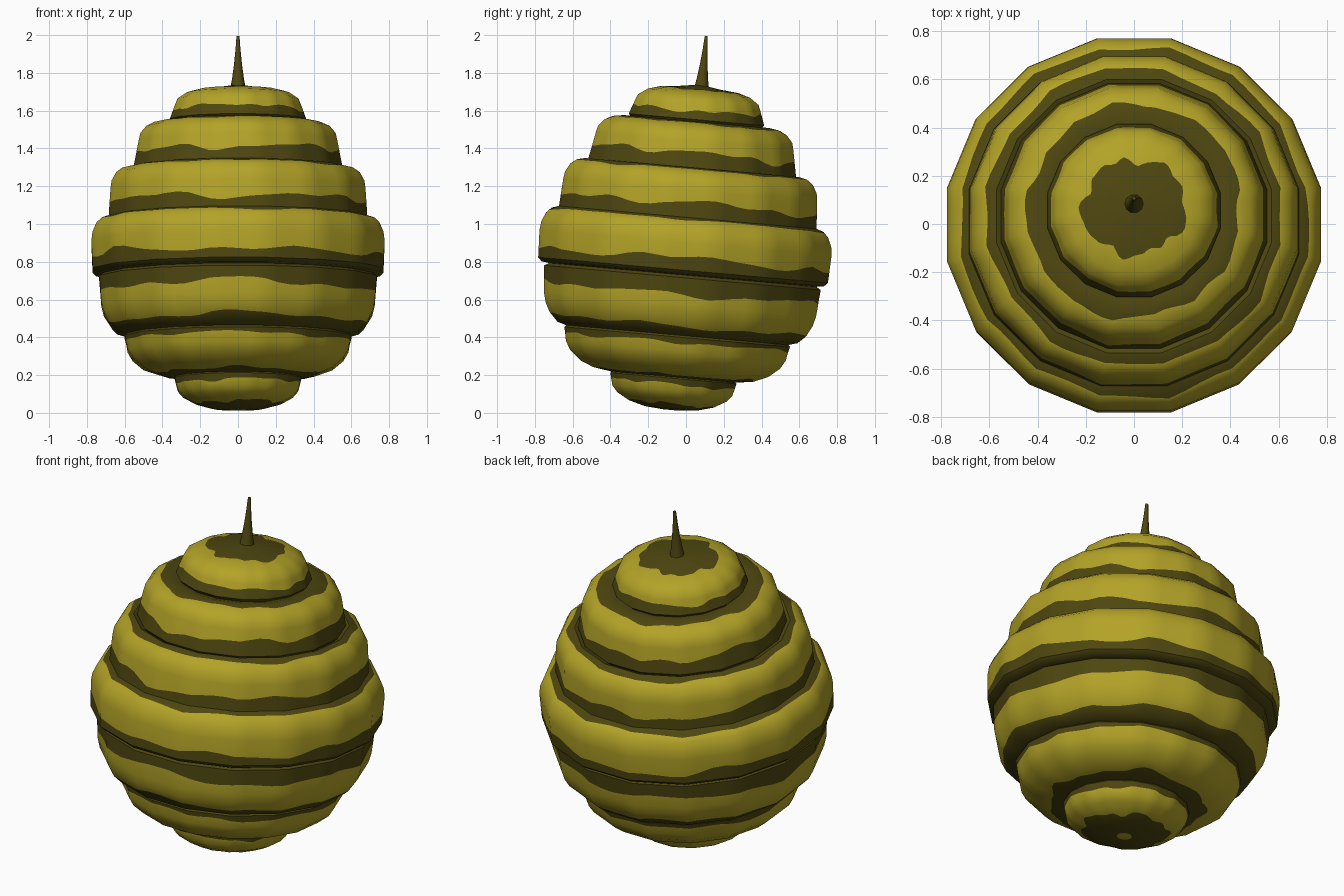
import bpy, bmesh, math, random
from mathutils import Matrix, Vector

if "Cube" in bpy.data.objects:
    bpy.data.objects.remove(bpy.data.objects["Cube"])

random.seed(4)


def material(name, rgb):
    m = bpy.data.materials.new(name)
    m.diffuse_color = (*rgb, 1)
    m.use_nodes = True
    m.node_tree.nodes["Principled BSDF"].inputs["Base Color"].default_value = m.diffuse_color
    return m


yellow = material("mustard yellow", (0.45, 0.365, 0.02))
dark = material("dark olive", (0.076, 0.062, 0.005))

SIDES, SUB = 16, 4
Y, D = 0, 1
# whole nest leans back a little
TILT = Matrix.Translation((0, 0, 0.93)) @ Matrix.Rotation(math.radians(-5.1), 4, 'X') \
    @ Matrix.Translation((0, 0, -0.93))

# profile rows, top to bottom: radius, height, colour of the band below, wavy edge
profile = [(0.03, 1.737, D, False)]


def upper_ring(r_in, z_top, r_out, z_side, z_edge, r_bot, z_bot):
    """Rounded shoulder, steep side, dark lower stripe and a small undercut."""
    for deg in (0, 24, 45, 70, 90):
        a = math.radians(deg)
        profile.append((r_in + (r_out - r_in) * math.sin(a),
                        z_side + (z_top - z_side) * math.cos(a),
                        Y if deg else D, deg == 24))
    t = (z_side - z_edge) / (z_side - z_bot)
    profile.append((r_out + (r_bot - r_out) * t, z_edge, D, True))
    profile.append((r_bot, z_bot, D, False))
    profile.append((r_bot - 0.02, z_bot - 0.02, D, False))


def lower_ring(r_top, z_top, z_edge, r_in, z_bot, dark_from):
    """Dark stripe at the top, then a side curving in underneath."""
    r_edge = r_top - 0.007
    profile.append((r_top, z_top, D, False))
    for deg in (0, 15, 30, 50, 70, 90):
        a = math.radians(deg)
        profile.append((r_in + (r_edge - r_in) * math.cos(a),
                        z_edge - (z_edge - z_bot) * math.sin(a),
                        D if deg >= dark_from else Y, deg in (0, dark_from)))


upper_ring(0.12, 1.723, 0.333, 1.63, 1.605, 0.36, 1.555)
upper_ring(0.385, 1.545, 0.525, 1.44, 1.375, 0.552, 1.30)
upper_ring(0.57, 1.30, 0.675, 1.18, 1.105, 0.685, 1.025)
upper_ring(0.685, 1.035, 0.776, 0.90, 0.81, 0.77, 0.755)
profile.append((0.71, 0.73, D, False))
lower_ring(0.735, 0.715, 0.63, 0.59, 0.41, 50)
lower_ring(0.60, 0.40, 0.375, 0.33, 0.187, 70)
lower_ring(0.335, 0.18, 0.15, 0.04, 0.012, 50)


def place(obj_name, bm, angle):
    bm.transform(TILT)
    bmesh.ops.recalc_face_normals(bm, faces=bm.faces)
    me = bpy.data.meshes.new(obj_name)
    bm.to_mesh(me)
    bm.free()
    ob = bpy.data.objects.new(obj_name, me)
    bpy.context.collection.objects.link(ob)
    me.materials.append(yellow)
    me.materials.append(dark)
    bpy.ops.object.select_all(action='DESELECT')
    ob.select_set(True)
    bpy.context.view_layer.objects.active = ob
    bpy.ops.object.shade_smooth_by_angle(angle=math.radians(angle))


def ring_point(k):
    """Point k on a 16-sided polygon of apothem 1, with extra points on each side."""
    side, t = k // SUB, (k % SUB) / SUB
    a, b = [Vector((math.cos(q), math.sin(q))) / math.cos(math.pi / SIDES)
            for q in ((side + 0.5) * math.tau / SIDES, (side + 1.5) * math.tau / SIDES)]
    return a.lerp(b, t)


def wave():
    """Random closed wavy line, within about -0.5 to 0.5."""
    terms = [(n, random.uniform(0, math.tau), amp)
             for n, amp in ((2, .13), (5, .16), (9, .12), (14, .07))]
    return lambda a: sum(amp * math.sin(n * a + p) for n, p, amp in terms)


# banded body: stacked bulging rings with uneven stripes
bm = bmesh.new()
n = SIDES * SUB
rows = []
for i, (r, z, col, wavy) in enumerate(profile):
    w = wave()
    row = []
    for k in range(n):
        p = Vector((r, z))
        if wavy:
            s = w(k * math.tau / n)
            other = profile[i - 1] if s > 0 else profile[i + 1]
            p = p.lerp(Vector(other[:2]), abs(s))
        c = ring_point(k) * p.x
        row.append(bm.verts.new((c.x, c.y, p.y)))
    rows.append(row)
for i in range(len(rows) - 1):
    for k in range(n):
        j = (k + 1) % n
        f = bm.faces.new((rows[i][k], rows[i][j], rows[i + 1][j], rows[i + 1][k]))
        f.material_index = profile[i][2]
bm.faces.new(rows[0]).material_index = D
bm.faces.new(rows[-1]).material_index = Y
place("striped_body", bm, 40)

# thin pointed stem on top
bm = bmesh.new()
prev = None
for r, z in ((0.043, 1.715), (0.032, 1.77), (0.021, 1.85), (0.013, 1.93), (0.008, 2.0)):
    ring = [bm.verts.new((r * math.cos(q * math.tau / 10),
                          r * math.sin(q * math.tau / 10) + 0.012, z)) for q in range(10)]
    if prev:
        for k in range(10):
            bm.faces.new((prev[k], prev[(k + 1) % 10], ring[(k + 1) % 10], ring[k]))
    else:
        bm.faces.new(ring)
    prev = ring
bm.faces.new(prev)
for f in bm.faces:
    f.material_index = D
place("stem", bm, 40)
